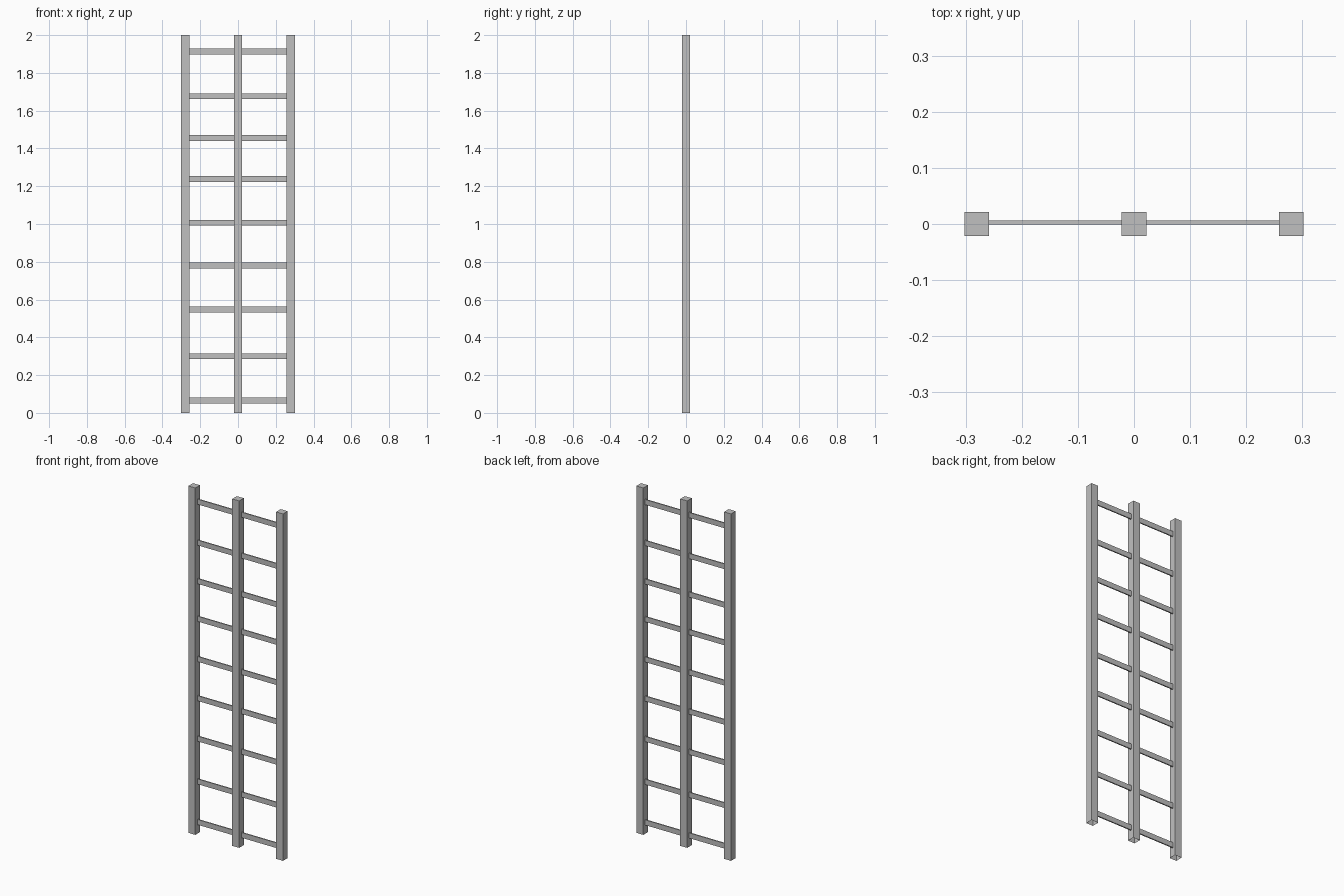
import bpy
import bmesh

if "Cube" in bpy.data.objects:
    bpy.data.objects.remove(bpy.data.objects["Cube"])

grey = bpy.data.materials.new("grey_metal")
grey.diffuse_color = (0.53, 0.53, 0.53, 1.0)
grey.use_nodes = True
grey.node_tree.nodes["Principled BSDF"].inputs["Base Color"].default_value = grey.diffuse_color


def box(name, lo, hi, open_bottom=False):
    """Axis-aligned box between two corners, optionally without its underside."""
    bm = bmesh.new()
    bmesh.ops.create_cube(bm, size=1.0)
    for v in bm.verts:
        for i in range(3):
            v.co[i] = lo[i] if v.co[i] < 0 else hi[i]
    if open_bottom:
        bm.normal_update()
        under = [f for f in bm.faces if f.normal.z < -0.5]
        bmesh.ops.delete(bm, geom=under, context='FACES_ONLY')
    mesh = bpy.data.meshes.new(name)
    bm.to_mesh(mesh)
    bm.free()
    mesh.materials.append(grey)
    obj = bpy.data.objects.new(name, mesh)
    bpy.context.collection.objects.link(obj)
    return obj


# Three square uprights, hollow at the foot
HALF = 0.022
SIDE_X = 0.28
for name, x in (("left_post", -SIDE_X), ("centre_post", 0.0), ("right_post", SIDE_X)):
    box(name, (x - HALF, -0.021, 0.0), (x + HALF, 0.021, 2.0), open_bottom=True)

# Thin flat rungs spanning each bay between the uprights
rung_heights = (0.066, 0.30, 0.547, 0.78, 1.006, 1.238, 1.455, 1.677, 1.913)
for n, z in enumerate(rung_heights, 1):
    for side, x0, x1 in (("left", -SIDE_X + HALF, -HALF), ("right", HALF, SIDE_X - HALF)):
        box(f"{side}_rung_{n}", (x0, -0.001, z - 0.015), (x1, 0.006, z + 0.015))
